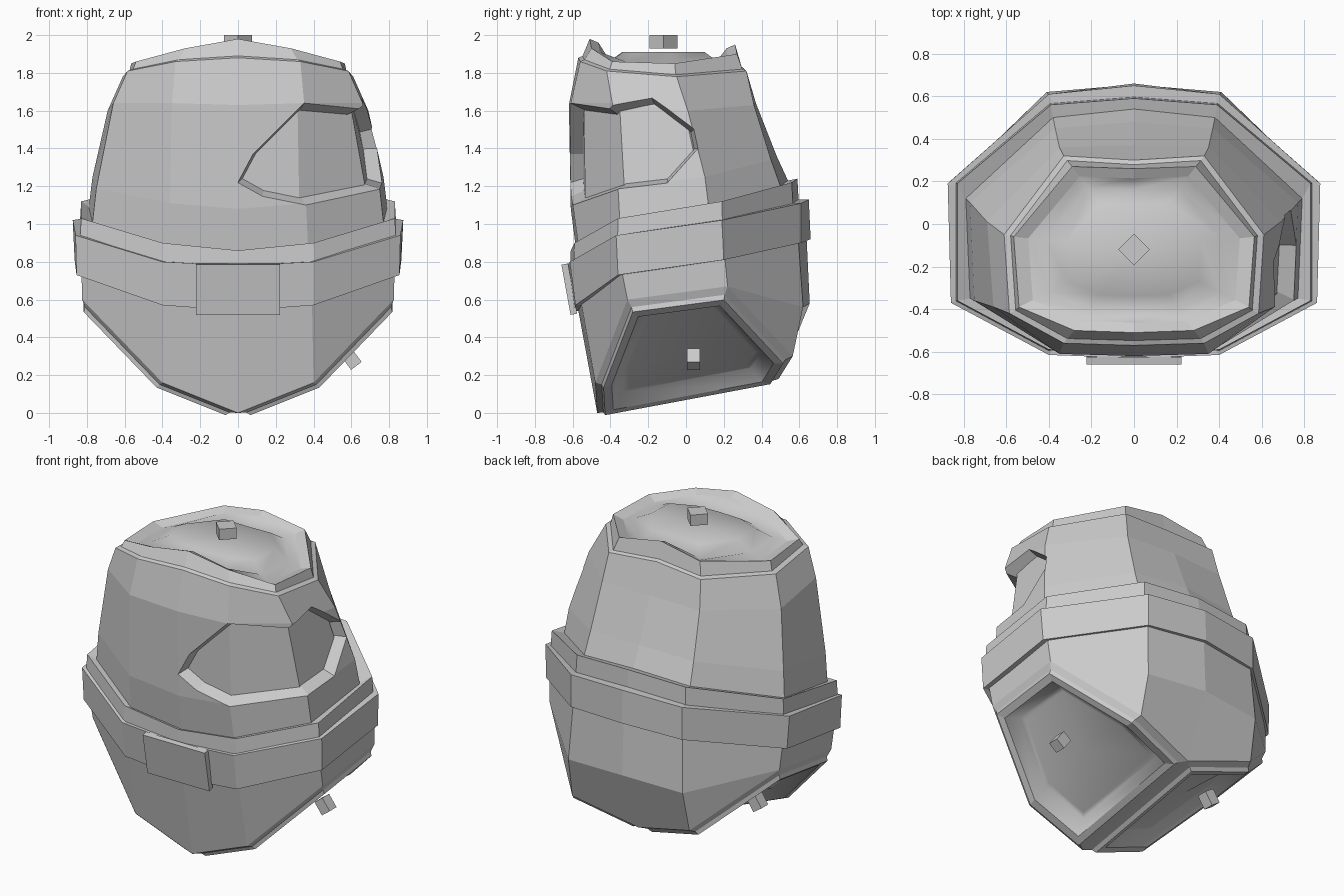
import bpy, bmesh
from mathutils import Vector

if "Cube" in bpy.data.objects:
    bpy.data.objects.remove(bpy.data.objects["Cube"])


def ring(half):
    """Ten-sided ring from six points running front centre to back centre."""
    return [Vector(p) for p in half] + [Vector((-x, y, z)) for x, y, z in half[4:0:-1]]


def finish(name, bm):
    bmesh.ops.remove_doubles(bm, verts=bm.verts, dist=0.0005)
    bmesh.ops.recalc_face_normals(bm, faces=bm.faces)
    me = bpy.data.meshes.new(name)
    bm.to_mesh(me)
    bm.free()
    ob = bpy.data.objects.new(name, me)
    bpy.context.collection.objects.link(ob)
    return ob


def add_loft(bm, rings, cap_start=False, cap_end=False, loop=False, smooth_from=99):
    vs = [[bm.verts.new(p) for p in r] for r in rings]
    n = len(vs[0])
    for k in range(len(vs) if loop else len(vs) - 1):
        a, b = vs[k], vs[(k + 1) % len(vs)]
        for i in range(n):
            j = (i + 1) % n
            f = bm.faces.new((a[i], a[j], b[j], b[i]))
            f.smooth = k >= smooth_from
    for use, r, sm in ((cap_start, vs[0], False), (cap_end, vs[-1], smooth_from < 99)):
        if use:
            c = bm.verts.new(sum((v.co for v in r), Vector()) / n)
            for i in range(n):
                f = bm.faces.new((r[i], r[(i + 1) % n], c))
                f.smooth = sm


def loft(name, rings, **kw):
    bm = bmesh.new()
    add_loft(bm, rings, **kw)
    return finish(name, bm)


def scaled(r, s, dz=0.0, flat=None, about=(0, -0.12)):
    out = []
    for p in r:
        z = p.z + dz if flat is None else flat
        out.append(Vector((p.x * s, about[1] + (p.y - about[1]) * s, z)))
    return out


def subtract(ob, cutter):
    m = ob.modifiers.new("cut", 'BOOLEAN')
    m.operation, m.solver, m.object = 'DIFFERENCE', 'EXACT', cutter
    bpy.context.view_layer.objects.active = ob
    bpy.ops.object.modifier_apply(modifier=m.name)
    bpy.data.objects.remove(cutter, do_unlink=True)


def box(name, loc, size, rot):
    bpy.ops.mesh.primitive_cube_add(size=1, location=loc, rotation=rot)
    ob = bpy.context.object
    ob.name, ob.scale = name, size
    return ob


# Shirt body rings, bottom to top
body = [ring(h) for h in (
    [(0, -.58, .85), (.37, -.57, .89), (.77, -.35, 1.01), (.79, .12, 1.09), (.38, .50, 1.2), (0, .54, 1.23)],
    [(0, -.61, 1.08), (.36, -.60, 1.11), (.75, -.36, 1.19), (.77, .10, 1.25), (.37, .45, 1.34), (0, .48, 1.36)],
    [(0, -.62, 1.63), (.35, -.61, 1.64), (.66, -.39, 1.64), (.69, .01, 1.60), (.35, .36, 1.63), (0, .37, 1.64)],
    [(0, -.57, 1.88), (.33, -.56, 1.86), (.585, -.42, 1.81), (.61, -.05, 1.78), (.33, .32, 1.81), (0, .30, 1.83)],
)]
# Raised hem around the shirt bottom
hem_top = ring([(0, -.61, .86), (.4, -.59, .9), (.83, -.36, 1.03), (.83, .19, 1.12), (.39, .56, 1.22), (0, .59, 1.24)])
hem_low = scaled(hem_top, 1.01, -.13)
# Collar rim and neck socket
collar_low = scaled(body[3], .95, .01)
collar = ring([(0, -.51, 1.98), (.28, -.50, 1.93), (.54, -.39, 1.86), (.565, -.06, 1.85), (.29, .27, 1.90), (0, .26, 1.95)])
neck = [collar_low, collar, scaled(collar, .88, -.02), scaled(collar, .74, flat=1.86),
        scaled(collar, .56, flat=1.91)]
shirt = loft("shirt", [hem_low, hem_top] + body + neck,
             cap_start=True, cap_end=True, smooth_from=8)

# Arm socket: tapered prism trimmed by an inner skin, so the recess floor follows the body
skin = loft("skin_helper", [[Vector((p.x * .9, -.12 + (p.y + .12) * .86, p.z)) for p in r] for r in body],
            cap_start=True, cap_end=True)
outline = [Vector(p) for p in (
    (0, -.61, 1.22), (.08, -.61, 1.37), (.35, -.61, 1.64), (.62, -.39, 1.6), (.66, -.18, 1.67), (.7, .04, 1.5),
    (.72, .06, 1.4), (.75, -.1, 1.22), (.74, -.35, 1.19), (.36, -.6, 1.1), (.13, -.6, 1.15))]
centre, out = Vector((.42, -.38, 1.38)), Vector((.62, -.78, 0))
prism = loft("socket_cutter", [[centre + (p - centre) * (1 + 2.6 * t) + out * t for p in outline] for t in (-.16, .4)],
             cap_start=True, cap_end=True)
subtract(prism, skin)
subtract(shirt, prism)

# Belt band
belt_low = ring([(0, -.595, .54), (.4, -.585, .57), (.855, -.36, .73), (.865, .2, .81), (.4, .61, .9), (0, .66, .92)])
belt_top = ring([(0, -.63, .78), (.4, -.615, .80), (.86, -.37, .94), (.875, .19, 1.02), (.4, .61, 1.11), (0, .65, 1.13)])
loft("belt", [scaled(belt_low, .93), belt_low, belt_top, scaled(belt_top, .93)], loop=True)
box("buckle", (0, -.618, .655), (.445, .035, .27), (.18, 0, 0))

# Trousers with a leg socket on each side
top = [(0, -.59, .65), (.39, -.57, .67), (.83, -.35, .8), (.84, .2, .88), (.39, .59, .98), (0, .635, 1.0)]
back = [(.41, .62, .56), (0, .655, .58)]
leg = [(0, -.47, 0), (.4, -.48, .16), (.825, -.31, .6), (.825, .22, .67), (.42, .565, .3), (0, .49, .18)]
faces = [(0, 1, 9, 8), (1, 2, 10, 9), (2, 3, 11, 10), (3, 4, 6, 11), (4, 5, 7, 6), (11, 6, 12), (6, 7, 13, 12)]
bm = bmesh.new()
for s in (1, -1):
    vs = [bm.verts.new((x * s, y, z)) for x, y, z in top + back + leg]
    for f in faces:
        bm.faces.new([vs[i] for i in f])
    lp = [Vector((x * s, y, z)) for x, y, z in leg]
    c = sum(lp, Vector()) / 6
    n = Vector((.58 * s, 0, -.8)).normalized()
    rings = [[c + (p - c) * k + n * d for p in lp]
             for k, d in ((1, 0), (.93, .025), (.91, .05), (.82, .05), (.7, -.02), (.64, -.02))]
    add_loft(bm, rings, cap_end=True, smooth_from=3)
finish("trousers", bm)

# Small joint pegs at the neck and legs
box("neck_peg", (0, -.12, 1.965), (.105, .105, .07), (0, 0, .7854))
for side, loc in (("right", (.6, .04, .285)), ("left", (-.54, .04, .32))):
    n = Vector((loc[0], 0, -.8))
    box("leg_peg_" + side, loc, (.07, .07, .09), n.to_track_quat('Z', 'Y').to_euler())
